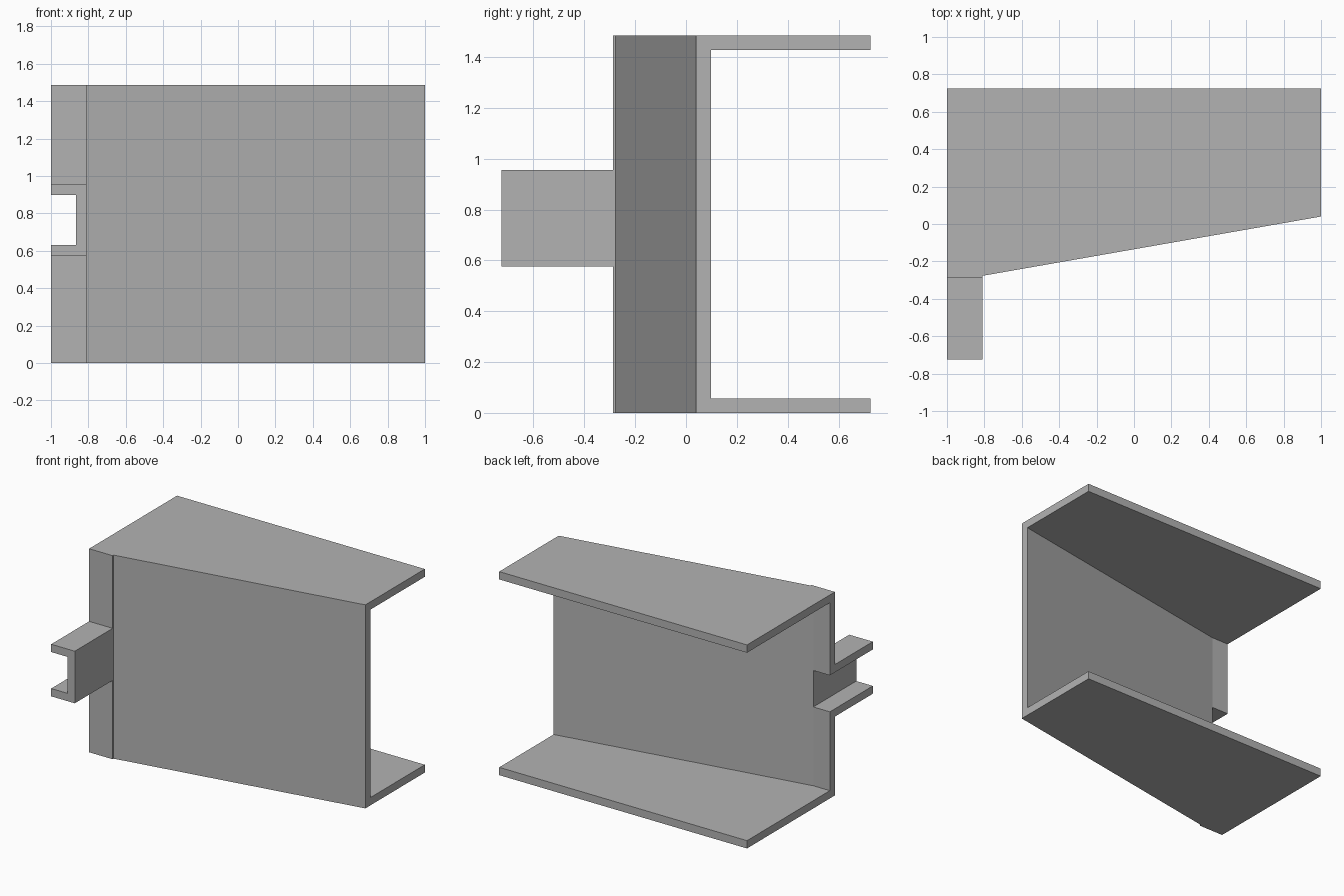
import bpy
import bmesh
from mathutils import Vector

cube = bpy.data.objects.get("Cube")
if cube:
    bpy.data.objects.remove(cube, do_unlink=True)

# Single grey metal
grey = bpy.data.materials.new("plain_grey")
grey.use_nodes = True
colour = (0.45, 0.45, 0.45, 1)
grey.diffuse_color = colour
grey.node_tree.nodes["Principled BSDF"].inputs["Base Color"].default_value = colour


def prism(name, outline, sweep):
    """Extrude a closed outline of 3D points along a vector."""
    bm = bmesh.new()
    face = bm.faces.new([bm.verts.new(p) for p in outline])
    top = bmesh.ops.extrude_face_region(bm, geom=[face], use_keep_orig=True)
    moved = [g for g in top["geom"] if isinstance(g, bmesh.types.BMVert)]
    bmesh.ops.translate(bm, verts=moved, vec=Vector(sweep))
    bmesh.ops.recalc_face_normals(bm, faces=bm.faces)
    mesh = bpy.data.meshes.new(name)
    bm.to_mesh(mesh)
    bm.free()
    mesh.materials.append(grey)
    obj = bpy.data.objects.new(name, mesh)
    bpy.context.collection.objects.link(obj)
    return obj


def cut(target, cutter):
    cutter.hide_render = True
    mod = target.modifiers.new("cut", 'BOOLEAN')
    mod.operation = 'DIFFERENCE'
    mod.solver = 'EXACT'
    mod.object = cutter
    bpy.context.view_layer.objects.active = target
    bpy.ops.object.modifier_apply(modifier=mod.name)
    bpy.data.objects.remove(cutter, do_unlink=True)


HEIGHT, T = 1.485, 0.057          # overall height, sheet thickness
BACK, FRONT = 0.725, -0.288       # body depth limits
ARM_X = -0.81                     # outer face of the arm web
LOW, HIGH = 0.575, 0.955          # arm bottom and top

# Large channel: slanted front wall with two flanges
plan = [(-1, BACK), (1, BACK), (1, 0.04), (ARM_X, -0.277), (ARM_X, FRONT), (-1, FRONT)]
body = prism("large_channel", [(x, y, 0) for x, y in plan], (0, 0, HEIGHT))

# Hollow between the flanges
hollow = [(-1.1, 1), (1.1, 1), (1.1, 0.115), (ARM_X - T, -0.23), (-1.1, -0.23)]
cut(body, prism("hollow_cutter", [(x, y, T) for x, y in hollow], (0, 0, HEIGHT - 2 * T)))

# Slot through the wall, in line with the arm's opening
slot = [(-1.1, LOW + T), (ARM_X - T, LOW + T), (ARM_X - T, HIGH - T), (-1.1, HIGH - T)]
cut(body, prism("slot_cutter", [(x, -0.4, z) for x, z in slot], (0, 0.4, 0)))

# Small channel arm, open towards the right side
section = [(-1, LOW), (ARM_X, LOW), (ARM_X, HIGH), (-1, HIGH),
           (-1, HIGH - T), (ARM_X - T, HIGH - T), (ARM_X - T, LOW + T), (-1, LOW + T)]
prism("channel_arm", [(x, -BACK, z) for x, z in section], (0, BACK + FRONT, 0))
